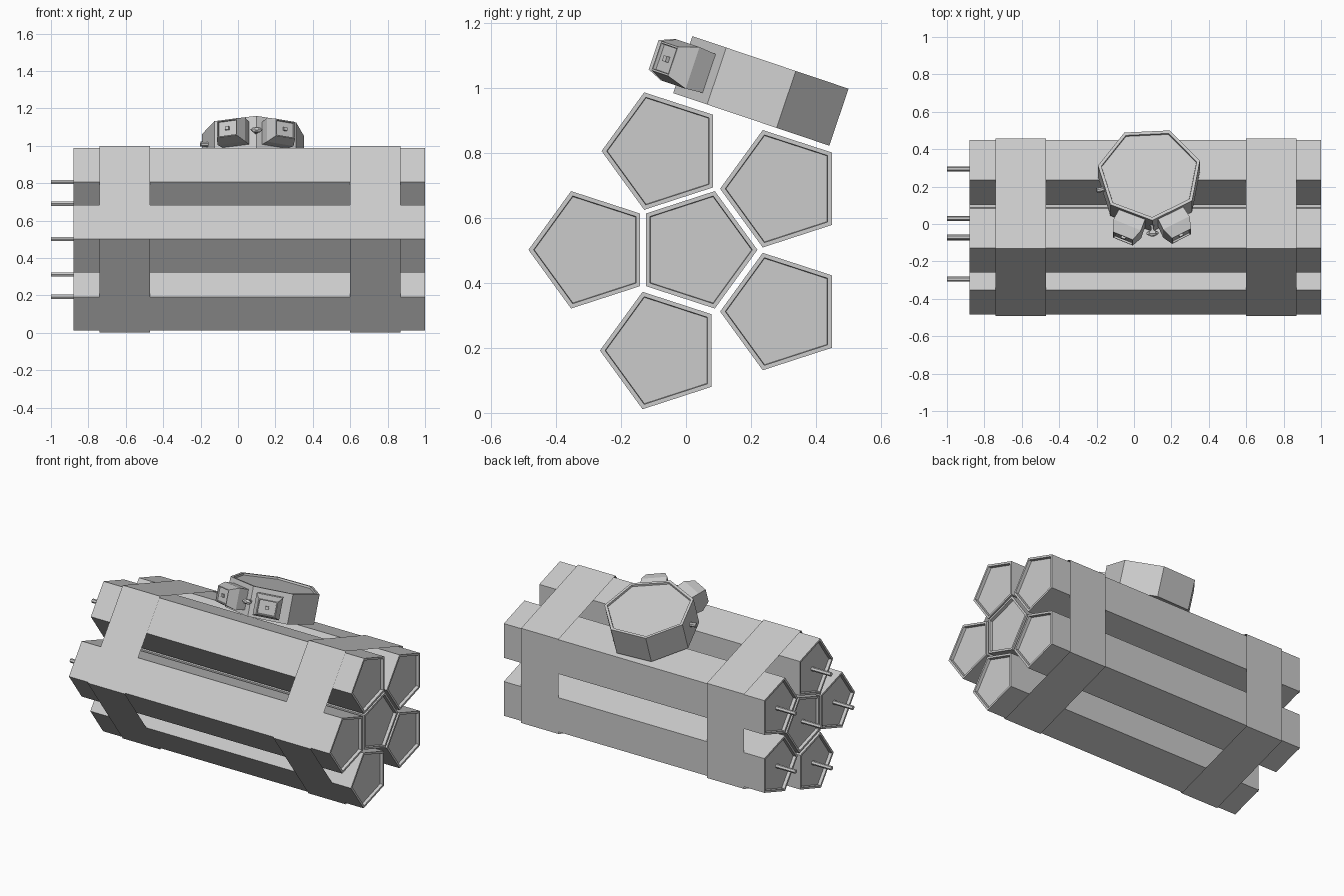
import bpy, bmesh
from math import radians, sin, cos, pi
from mathutils import Matrix, Vector

if "Cube" in bpy.data.objects:
    bpy.data.objects.remove(bpy.data.objects["Cube"])

# maps local z to world x, local x to world y, local y to world z
ALONG_X = Matrix(((0, 0, 1, 0), (1, 0, 0, 0), (0, 1, 0, 0), (0, 0, 0, 1)))


def ngon(n, r, start, sx=1.0, sy=1.0):
    return [(sx * r * cos(start + 2 * pi * i / n), sy * r * sin(start + 2 * pi * i / n)) for i in range(n)]


def loft(name, rings, mat, caps=True, rim=None, both=False):
    """Join (outline, height) rings; rim = (width, depth) sinks the end faces."""
    bm = bmesh.new()
    loops = [[bm.verts.new((x, y, z)) for x, y in pts] for pts, z in rings]
    for a, b in zip(loops, loops[1:]):
        for i in range(len(a)):
            j = (i + 1) % len(a)
            bm.faces.new((a[i], a[j], b[j], b[i]))
    if caps:
        bottom = bm.faces.new(loops[0][::-1])
        top = bm.faces.new(loops[-1])
        bm.normal_update()
        if rim:
            for f in ([bottom, top] if both else [top]):
                bmesh.ops.inset_individual(bm, faces=[f], thickness=rim[0], depth=0)
                bmesh.ops.inset_individual(bm, faces=[f], thickness=0.002, depth=-rim[1])
    bm.transform(mat)
    bm.normal_update()
    me = bpy.data.meshes.new(name)
    bm.to_mesh(me)
    bm.free()
    ob = bpy.data.objects.new(name, me)
    bpy.context.collection.objects.link(ob)
    return ob


def prism(name, pts, z0, z1, mat, **kw):
    return loft(name, [(pts, z0), (pts, z1)], mat, **kw)


def rect(w, h):
    return [(-w / 2, -h / 2), (w / 2, -h / 2), (w / 2, h / 2), (-w / 2, h / 2)]


# six pentagonal sticks with recessed ends and a fuse each
centres = [(-0.07, 0.806, pi), (0.295, 0.69, pi), (-0.295, 0.502, pi),
           (0.03, 0.502, 0), (0.295, 0.312, pi), (-0.075, 0.192, pi)]
for i, (y, z, turn) in enumerate(centres):
    m = Matrix.Translation((0, y, z)) @ ALONG_X
    prism(f"stick_{i + 1}", ngon(5, 0.19, turn), -0.88, 1.0, m, rim=(0.016, 0.02), both=True)
    prism(f"fuse_{i + 1}", ngon(6, 0.013, 0), -1.0, -0.85, m)

# two thin straps wrapped around the bundle
for i, (x0, x1) in enumerate([(-0.74, -0.47), (0.60, 0.87)]):
    m = Matrix.Translation((0, 0.032, 0.5)) @ ALONG_X
    prism(f"strap_{i + 1}", ngon(5, 0.525, pi), x0, x1, m, caps=False)

# tilted seven-sided clock body with a raised rim
clock = Matrix.Translation((0.083, 0.24, 0.988)) @ Matrix.Rotation(radians(-18.6), 4, 'X')
prism("clock_body", ngon(7, 1, radians(-87), 0.28, 0.264), -0.0925, 0.0925, clock, rim=(0.018, 0.012))


def outward(angle):
    """Frame whose z points out of the clock side, angle measured from its front."""
    a = radians(angle)
    out = Vector((sin(a), -cos(a), 0))
    side = Vector((cos(a), sin(a), 0))
    m = Matrix((side, Vector((0, 0, 1)), out)).transposed()
    return clock @ m.to_4x4()


# two bevelled front buttons with a sunk face and a small stud
for side, angle in (("left", -23), ("right", 28)):
    m = outward(angle)
    loft(f"{side}_button", [(rect(0.15, 0.125), 0.235), (rect(0.16, 0.135), 0.305),
                            (rect(0.115, 0.095), 0.365)], m, rim=(0.008, 0.01))
    prism(f"{side}_stud", rect(0.022, 0.018), 0.34, 0.366, m)

# winding key at the front corner
m = outward(3)
prism("key_stem", ngon(6, 0.01, 0), 0.25, 0.30, m)
loft("key_cap", [(ngon(6, 0.015, 0, 1, 0.6), 0.29), (ngon(6, 0.032, 0, 1, 0.5), 0.30),
                 (ngon(6, 0.032, 0, 1, 0.5), 0.312), (ngon(6, 0.012, 0, 1, 0.6), 0.322)], m)

# small knob on the left side of the clock
prism("side_knob", ngon(8, 0.014, 0), 0.24, 0.29, outward(-77))
